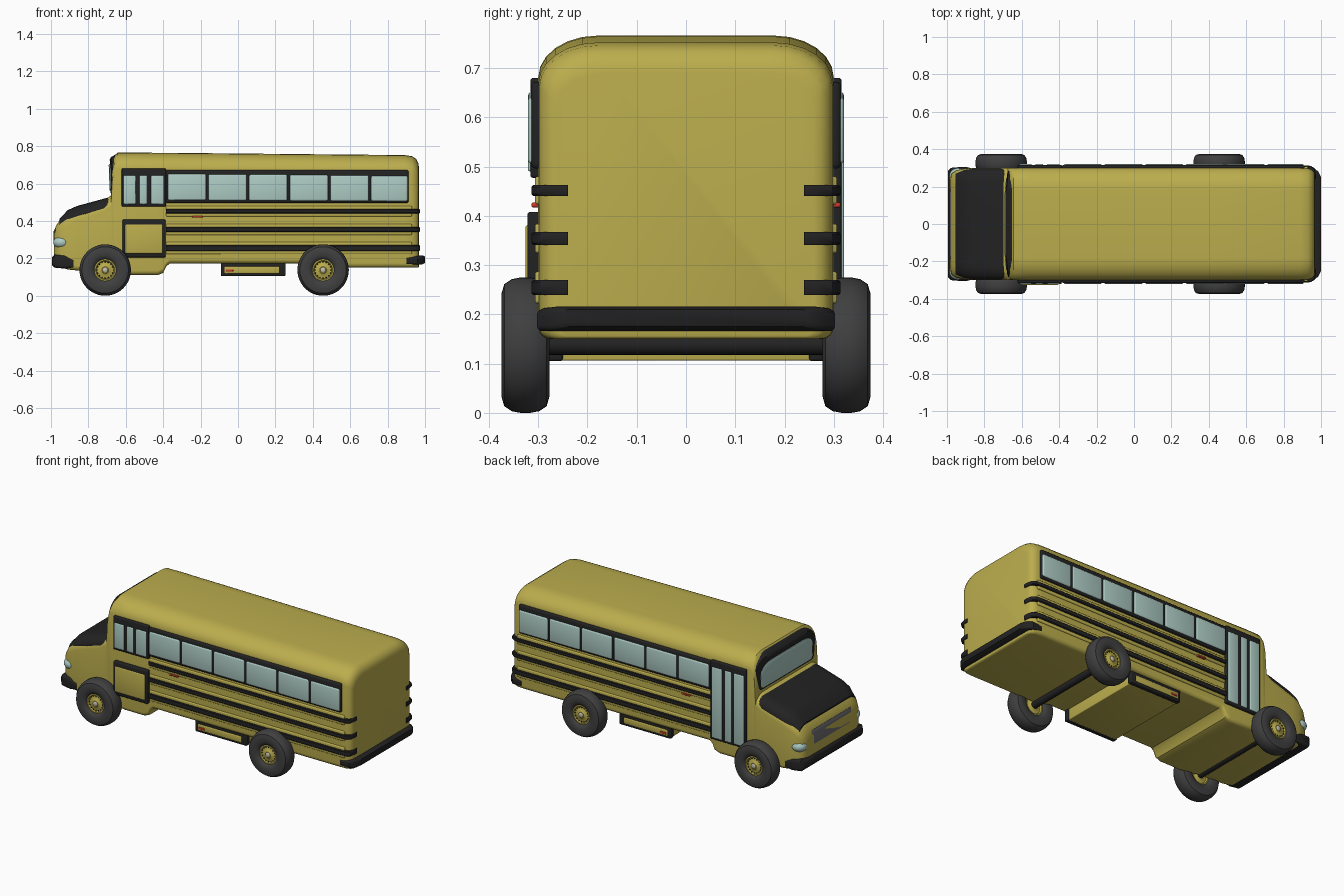
import bpy, bmesh, math
from mathutils import Vector


def material(name, rgb):
    m = bpy.data.materials.new(name)
    m.diffuse_color = (*rgb, 1)
    return m


YELLOW = material("yellow", (0.50, 0.42, 0.075))
BLACK = material("black", (0.016, 0.016, 0.017))
RUBBER = material("rubber", (0.05, 0.05, 0.05))
GLASS = material("glass", (0.42, 0.60, 0.55))
GREY = material("grille_grey", (0.16, 0.16, 0.17))
RED = material("red", (0.6, 0.04, 0.02))
SILVER = material("silver", (0.55, 0.53, 0.45))


def finish(name, bm, mat, angle=40):
    bmesh.ops.recalc_face_normals(bm, faces=bm.faces[:])
    me = bpy.data.meshes.new(name)
    bm.to_mesh(me)
    bm.free()
    ob = bpy.data.objects.new(name, me)
    bpy.context.collection.objects.link(ob)
    me.materials.append(mat)
    bpy.ops.object.select_all(action='DESELECT')
    bpy.context.view_layer.objects.active = ob
    ob.select_set(True)
    bpy.ops.object.shade_smooth_by_angle(angle=math.radians(angle))
    return ob


def ring(x, zb, zt, hw, ry, rz, rb, bow, n=7):
    """Rounded cross-section: elliptical upper corners, round lower corners."""
    pts = []
    for cy, cz, a, b, start in ((hw - ry, zt - rz, ry, rz, 0), (-hw + ry, zt - rz, ry, rz, 90),
                                (-hw + rb, zb + rb, rb, rb, 180), (hw - rb, zb + rb, rb, rb, 270)):
        for i in range(n):
            t = math.radians(start + 90 * i / (n - 1))
            pts.append((cy + a * math.cos(t), cz + b * math.sin(t)))
    return [Vector((x + bow * (y / hw) ** 2, y, z)) for y, z in pts]


def loft(name, sections, mat, bow=0.0, rb=0.025, angle=40):
    """Sections along x: (x, bottom, top, half width, corner width, corner height)."""
    bm = bmesh.new()
    rings = [[bm.verts.new(p) for p in ring(*s, rb, bow)] for s in sections]
    for a, b in zip(rings, rings[1:]):
        for i in range(len(a)):
            j = (i + 1) % len(a)
            bm.faces.new((a[i], a[j], b[j], b[i]))
    bm.faces.new(rings[0])
    bm.faces.new(rings[-1])
    return finish(name, bm, mat, angle)


def box(name, lo, hi, mat, bevel=0.006):
    bm = bmesh.new()
    bmesh.ops.create_cube(bm, size=1)
    for v in bm.verts:
        v.co = Vector([(l + h) / 2 + c * abs(h - l) for l, h, c in zip(lo, hi, v.co)])
    bmesh.ops.bevel(bm, geom=bm.edges[:], offset=bevel, segments=3, profile=0.5, affect='EDGES')
    return finish(name, bm, mat)


def side_box(name, s, x0, x1, z0, z1, y0, y1, mat, bevel=0.006):
    return box(name, (x0, min(s * y0, s * y1), z0), (x1, max(s * y0, s * y1), z1), mat, bevel)


def lathe(name, profile, centre, mat, steps=48):
    """Revolve (radius, y) points about the wheel axle."""
    bm = bmesh.new()
    vs = [bm.verts.new((r, y, 0)) for r, y in profile]
    es = [bm.edges.new(p) for p in zip(vs, vs[1:])]
    bmesh.ops.spin(bm, geom=vs + es, cent=(0, 0, 0), axis=(0, 1, 0), angle=2 * math.pi, steps=steps)
    bmesh.ops.remove_doubles(bm, verts=bm.verts[:], dist=1e-5)
    bmesh.ops.translate(bm, verts=bm.verts[:], vec=centre)
    return finish(name, bm, mat)


def ball(name, centre, scale, mat, seg=24):
    bm = bmesh.new()
    bmesh.ops.create_uvsphere(bm, u_segments=seg, v_segments=seg // 2, radius=1)
    for v in bm.verts:
        v.co = Vector(c * k + o for c, k, o in zip(v.co, scale, centre))
    return finish(name, bm, mat, 60)


def band(name, s, z0, z1, out, mat):
    """Trim rail along the side, wrapping the rear corner."""
    path = [(-0.385, 0.30), (0.90, 0.30), (0.94, 0.297), (0.96, 0.282), (0.967, 0.262), (0.967, 0.24)]
    bm = bmesh.new()
    rows = []
    for x, y in path:
        ox = out * 0.4 if x > 0.93 else 0
        oy = out if y > 0.27 else 0
        e = min(0.004, out / 2)
        prof = [(-0.02, z0), (out - e, z0), (out, z0 + e), (out, z1 - e), (out - e, z1), (-0.02, z1)]
        rows.append([bm.verts.new((x + ox * o / out, s * (y + oy * o / out), z)) for o, z in prof])
    for a, b in zip(rows, rows[1:]):
        for i in range(6):
            j = (i + 1) % 6
            bm.faces.new((a[i], a[j], b[j], b[i]))
    bm.faces.new(rows[0])
    bm.faces.new(rows[-1])
    return finish(name, bm, mat)


# Bus body: nose, hood, windshield step, long roof and rounded rear
loft("body", [
    (-0.985, 0.21, 0.33, 0.24, 0.06, 0.04), (-0.975, 0.18, 0.37, 0.27, 0.07, 0.05),
    (-0.95, 0.155, 0.41, 0.287, 0.08, 0.06), (-0.91, 0.14, 0.45, 0.296, 0.08, 0.07),
    (-0.86, 0.135, 0.472, 0.30, 0.08, 0.07), (-0.72, 0.13, 0.51, 0.30, 0.08, 0.06),
    (-0.68, 0.125, 0.535, 0.30, 0.08, 0.06), (-0.672, 0.125, 0.70, 0.30, 0.12, 0.08),
    (-0.662, 0.12, 0.745, 0.30, 0.12, 0.08), (-0.645, 0.12, 0.765, 0.30, 0.12, 0.085),
    (-0.56, 0.11, 0.766, 0.30, 0.12, 0.085), (-0.43, 0.11, 0.764, 0.30, 0.12, 0.085),
    (-0.40, 0.122, 0.764, 0.30, 0.12, 0.085), (-0.385, 0.155, 0.764, 0.30, 0.12, 0.085),
    (-0.365, 0.172, 0.764, 0.30, 0.12, 0.085), (0.35, 0.172, 0.757, 0.30, 0.12, 0.085),
    (0.45, 0.15, 0.756, 0.30, 0.12, 0.085), (0.89, 0.15, 0.752, 0.30, 0.12, 0.085),
    (0.93, 0.15, 0.746, 0.298, 0.12, 0.085), (0.952, 0.15, 0.732, 0.29, 0.115, 0.08),
    (0.964, 0.152, 0.71, 0.275, 0.11, 0.07), (0.967, 0.155, 0.69, 0.26, 0.10, 0.06)], YELLOW)

# Black hood panel, windshield and roof brow
loft("hood_panel", [
    (-0.955, 0.36, 0.41, 0.272, 0.07, 0.04), (-0.91, 0.40, 0.458, 0.288, 0.08, 0.05),
    (-0.86, 0.42, 0.48, 0.296, 0.08, 0.055), (-0.72, 0.455, 0.518, 0.297, 0.07, 0.05),
    (-0.69, 0.47, 0.526, 0.295, 0.07, 0.05)], BLACK, rb=0.01)
loft("windshield_frame", [
    (-0.692, 0.55, 0.725, 0.265, 0.10, 0.08), (-0.686, 0.54, 0.74, 0.285, 0.11, 0.085),
    (-0.655, 0.535, 0.758, 0.297, 0.12, 0.085)], BLACK, bow=0.014)
loft("windshield", [
    (-0.698, 0.565, 0.695, 0.24, 0.09, 0.06), (-0.694, 0.558, 0.703, 0.25, 0.09, 0.065),
    (-0.67, 0.558, 0.703, 0.25, 0.09, 0.065)], GLASS, bow=0.014)

# Nose details and bumpers
loft("grille", [(-0.992, 0.275, 0.345, 0.185, 0.02, 0.02), (-0.985, 0.265, 0.36, 0.205, 0.025, 0.025),
                (-0.95, 0.265, 0.365, 0.21, 0.025, 0.025)], GREY, bow=0.008)
loft("front_bumper", [(-1.0, 0.165, 0.205, 0.285, 0.015, 0.015), (-0.985, 0.15, 0.22, 0.30, 0.02, 0.02),
                      (-0.93, 0.145, 0.215, 0.305, 0.02, 0.02), (-0.885, 0.15, 0.19, 0.303, 0.01, 0.01)],
     BLACK, rb=0.015, bow=0.005)
loft("rear_bumper", [(0.90, 0.168, 0.205, 0.303, 0.015, 0.01), (0.96, 0.166, 0.213, 0.303, 0.02, 0.015),
                     (0.985, 0.168, 0.216, 0.28, 0.02, 0.015), (1.0, 0.175, 0.21, 0.25, 0.015, 0.01)],
     BLACK, rb=0.012)

# Underfloor compartment
box("under_compartment", (-0.085, -0.257, 0.106), (0.247, 0.257, 0.19), YELLOW, 0.004)

tyre = [(0.054, 0.026), (0.062, 0.04), (0.078, 0.047), (0.105, 0.0485), (0.124, 0.043), (0.134, 0.028),
        (0.1375, 0.01)]
tyre = tyre + [(r, -y) for r, y in reversed(tyre)]
hub = [(0, 0.036), (0.018, 0.036), (0.024, 0.030), (0.046, 0.028), (0.051, 0.035), (0.058, 0.034), (0.06, 0.02)]
hub = hub + [(r, -y) for r, y in reversed(hub)]

for s, side in ((-1, "near"), (1, "far")):
    ball("headlight_" + side, (-0.942, s * 0.255, 0.285), (0.046, 0.044, 0.035), GLASS)

    # Trim rails
    for i, (z0, z1) in enumerate(((0.437, 0.466), (0.338, 0.370), (0.236, 0.273))):
        side_box(f"rib_{side}_{i}", s, -0.385, 0.93, z0 - 0.014, z1 + 0.014, 0.28, 0.307, YELLOW)
        band(f"rail_{side}_{i}", s, z0 + 0.003, z1 - 0.003, 0.014, BLACK)

    # Passenger windows
    side_box("window_frame_" + side, s, -0.387, 0.912, 0.496, 0.672, 0.27, 0.315, BLACK, 0.01)
    for i in range(6):
        x = -0.376 + i * 0.2175
        side_box(f"window_{side}_{i}", s, x, x + 0.205 - 0.01 * (i == 5), 0.510 - 0.001 * i, 0.652 - 0.002 * i,
                 0.29, 0.321, GLASS, 0.009)

    # Doors: half-height panes on the near side, full-height on the far side
    z0 = 0.482 if s < 0 else 0.205
    side_box("door_frame_" + side, s, -0.622, -0.385, z0 - 0.005, 0.68, 0.27, 0.316, BLACK)
    for i, (a, b) in enumerate(((-0.612, -0.547), (-0.527, -0.485), (-0.465, -0.397))):
        side_box(f"door_pane_{side}_{i}", s, a, b, z0 + 0.008, 0.643, 0.29, 0.321, GLASS, 0.005)
    if s < 0:
        side_box("lower_door_frame", s, -0.617, -0.387, 0.205, 0.408, 0.27, 0.322, BLACK)
        side_box("lower_door_panel", s, -0.604, -0.403, 0.226, 0.382, 0.29, 0.326, YELLOW)

    # Compartment frame and marker lights
    side_box("compartment_frame_" + side, s, -0.092, 0.254, 0.105, 0.176, 0.25, 0.281, BLACK)
    side_box("compartment_panel_" + side, s, -0.074, 0.222, 0.118, 0.157, 0.26, 0.285, YELLOW)
    side_box("compartment_light_" + side, s, -0.065, -0.025, 0.129, 0.141, 0.27, 0.29, RED, 0.004)
    side_box("marker_light_" + side, s, -0.245, -0.188, 0.417, 0.427, 0.29, 0.314, RED, 0.004)

    # Wheels with bolted hubs
    for x, end in ((-0.71, "front"), (0.455, "rear")):
        c = Vector((x, s * 0.326, 0.1375))
        lathe(f"tyre_{end}_{side}", tyre, c, RUBBER)
        lathe(f"hub_{end}_{side}", hub, c, YELLOW)
        ball(f"hub_cap_{end}_{side}", c + Vector((0, s * 0.035, 0)), (0.015, 0.006, 0.015), SILVER, 16)
        for k in range(16):
            t = k * math.pi / 8
            ball(f"bolt_{end}_{side}_{k}", c + Vector((0.044 * math.cos(t), s * 0.029, 0.044 * math.sin(t))),
                 (0.004, 0.004, 0.004), BLACK, 8)

# Axles
for x, end in ((-0.71, "front"), (0.455, "rear")):
    lathe("axle_" + end, [(0, -0.3), (0.02, -0.3), (0.02, 0.3), (0, 0.3)], Vector((x, 0, 0.1375)), BLACK, 16)
